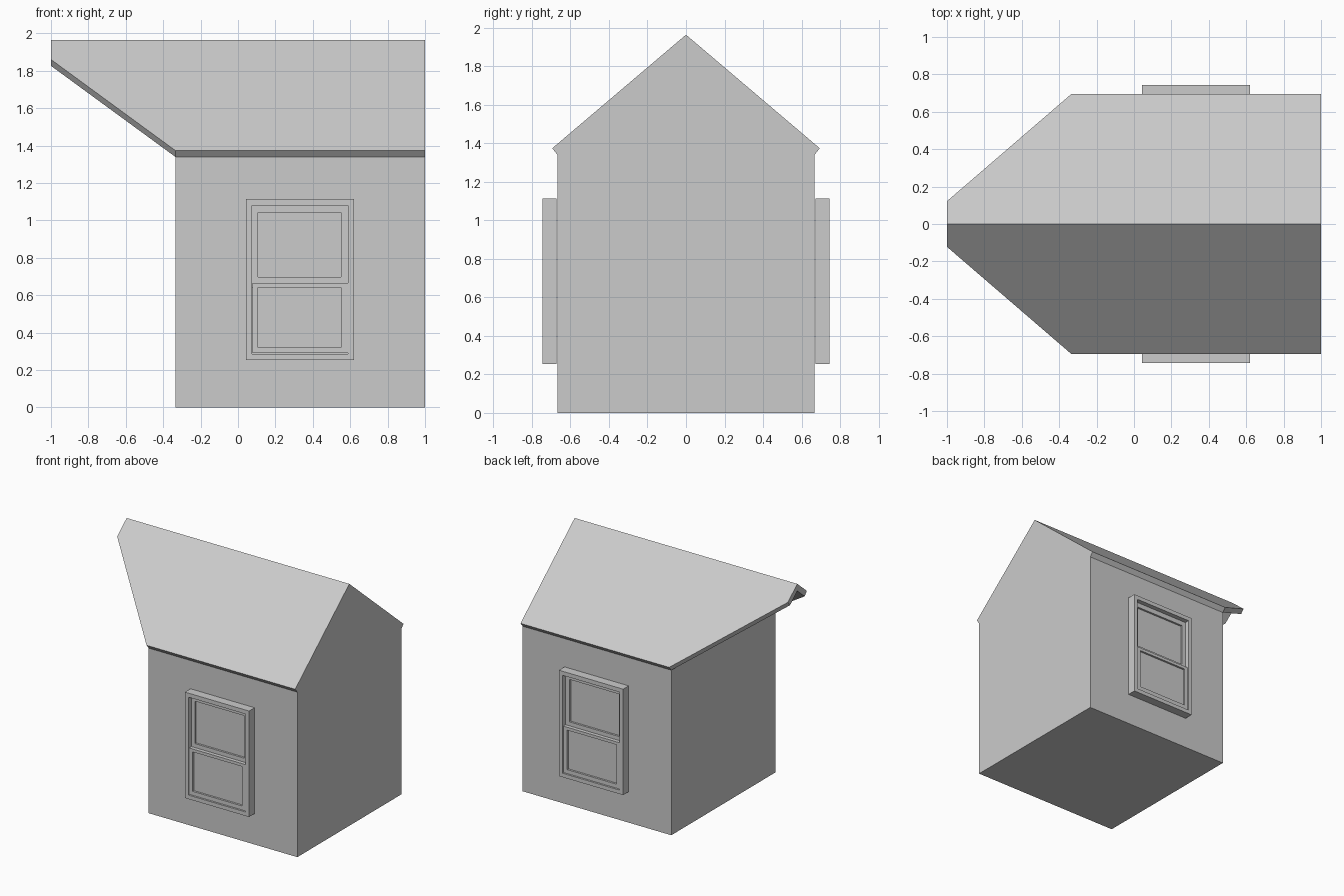
import bpy, bmesh
from mathutils import Vector

if "Cube" in bpy.data.objects:
    bpy.data.objects.remove(bpy.data.objects["Cube"])


def finish(name, bm):
    bmesh.ops.recalc_face_normals(bm, faces=bm.faces[:])
    mesh = bpy.data.meshes.new(name)
    bm.to_mesh(mesh)
    bm.free()
    ob = bpy.data.objects.new(name, mesh)
    bpy.context.scene.collection.objects.link(ob)
    return ob


def mirror_back(ob):
    # repeat a front part on the back wall
    m = ob.modifiers.new("mirror_back", 'MIRROR')
    m.use_axis = (False, True, False)


def frame(name, outer, inner, y0, y1):
    # rectangular ring; rectangles are (x0, z0, x1, z1), y0 inside, y1 outside
    bm = bmesh.new()

    def ring(rect, y):
        a, b, c, d = rect
        return [bm.verts.new((x, y, z)) for x, z in ((a, b), (c, b), (c, d), (a, d))]
    loops = [ring(outer, y0), ring(outer, y1), ring(inner, y1), ring(inner, y0)]
    for p, q in zip(loops, loops[1:] + loops[:1]):
        for i in range(4):
            j = (i + 1) % 4
            bm.faces.new((p[i], p[j], q[j], q[i]))
    mirror_back(finish(name, bm))


def panel(name, rect, y0, y1):
    a, b, c, d = rect
    bm = bmesh.new()
    bmesh.ops.create_cube(bm, size=1)
    bmesh.ops.scale(bm, vec=(c - a, abs(y1 - y0), d - b), verts=bm.verts)
    bmesh.ops.translate(bm, vec=((a + c) / 2, (y0 + y1) / 2, (b + d) / 2), verts=bm.verts)
    mirror_back(finish(name, bm))


# House shell: walls and overhanging roof, one half then mirrored
XW, YW, YE = -0.335, 0.667, 0.695
RIDGE, EAVE = 1.964, 1.374
drop = Vector((0, YW - YE, -0.034))          # roof thickness, square to the slope
slope = (RIDGE - EAVE) / YE
under = EAVE + drop.z + slope * YW           # underside height at the ridge
tip = Vector((-1, 0.122, RIDGE - slope * 0.122))
b, a = Vector((XW, YE, EAVE)), Vector((1, YE, EAVE))
points = [(1, 0, RIDGE), (-1, 0, RIDGE), tip, b, a,
          (-1, 0, under), tip + drop, b + drop, a + drop, (XW, 0, under),
          (XW, YW, 0), (1, YW, 0), (XW, 0, 0), (1, 0, 0)]
faces = [(0, 1, 2, 3, 4), (3, 7, 8, 4), (2, 6, 7, 3), (1, 5, 6, 2), (5, 9, 7, 6),
         (7, 10, 11, 8), (9, 12, 10, 7), (0, 4, 8, 11, 13), (12, 13, 11, 10)]
bm = bmesh.new()
for side in (1, -1):
    vs = [bm.verts.new((p[0], p[1] * side, p[2])) for p in points]
    for f in faces:
        bm.faces.new([vs[i] for i in f])
bmesh.ops.remove_doubles(bm, verts=bm.verts[:], dist=0.0005)
bmesh.ops.recalc_face_normals(bm, faces=bm.faces[:])
bmesh.ops.dissolve_limit(bm, angle_limit=0.01, verts=bm.verts[:], edges=bm.edges[:])
finish("house_shell", bm)

# Sash windows on both long walls
frame("window_frame", (0.044, 0.254, 0.62, 1.114), (0.075, 0.286, 0.589, 1.081), -0.673, -0.744)
upper, lower = (0.107, 0.698, 0.552, 1.042), (0.107, 0.322, 0.552, 0.642)
frame("upper_sash", (0.075, 0.64, 0.589, 1.081), upper, -0.676, -0.706)
frame("lower_sash", (0.077, 0.29, 0.587, 0.666), lower, -0.706, -0.736)
panel("upper_pane", upper, -0.683, -0.690)
panel("lower_pane", lower, -0.713, -0.720)
